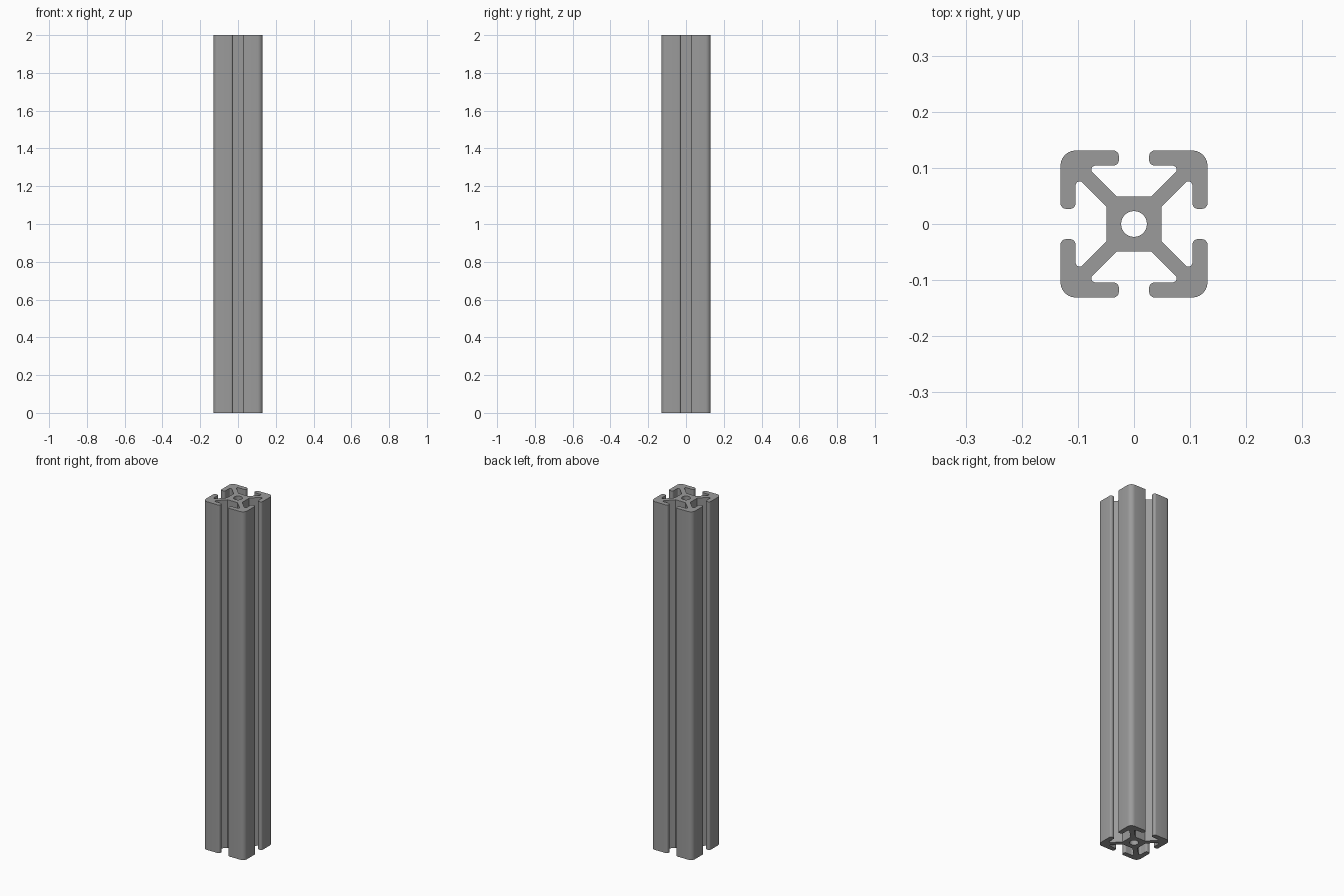
import bpy, bmesh, math
from mathutils import Vector, Matrix

cube = bpy.data.objects.get("Cube")
if cube:
    bpy.data.objects.remove(cube, do_unlink=True)

LENGTH = 2.0
HOLE_RADIUS = 0.023

# Half of one slot: (x, y, fillet radius), from the outer corner to the core
CORNER = (0.131, 0.131, 0.027)
HALF_SLOT = [
    (0.027, 0.131, 0.010),   # lip, outer edge
    (0.027, 0.104, 0.010),   # lip, inner edge
    (0.086, 0.104, 0.007),   # undercut beside the diagonal web
    (0.031, 0.049, 0.0),     # foot of the web on the core
]


def fillet(prev, here, nxt, radius, steps=6):
    """Replace a corner with a tangent arc."""
    if radius == 0:
        return [here]
    a, b = (prev - here).normalized(), (nxt - here).normalized()
    half = a.angle(b) / 2
    centre = here + (a + b).normalized() * radius / math.sin(half)
    start = here + a * radius / math.tan(half) - centre
    end = here + b * radius / math.tan(half) - centre
    sweep = math.atan2(start.x * end.y - start.y * end.x, start.dot(end))
    return [centre + Matrix.Rotation(sweep * i / steps, 2) @ start
            for i in range(steps + 1)]


# Mirror the half slot, then repeat it on all four sides
side = [CORNER] + HALF_SLOT + [(-x, y, r) for x, y, r in reversed(HALF_SLOT)]
corners = []
for k in range(4):
    turn = Matrix.Rotation(k * math.pi / 2, 2)
    corners += [(turn @ Vector((x, y)), r) for x, y, r in side]

outline = []
for i, (p, r) in enumerate(corners):
    outline += fillet(corners[i - 1][0], p, corners[(i + 1) % len(corners)][0], r)

# Round bore through the core
bore = [Vector((math.cos(t), math.sin(t))) * HOLE_RADIUS
        for t in (i * math.tau / 32 for i in range(32))]

# Fill the section and extrude it to full length
bm = bmesh.new()
for loop in (outline, bore):
    verts = [bm.verts.new((p.x, p.y, 0)) for p in loop]
    for i, v in enumerate(verts):
        bm.edges.new((verts[i - 1], v))
bmesh.ops.triangle_fill(bm, use_beauty=True, use_dissolve=False, edges=bm.edges[:])
ext = bmesh.ops.extrude_face_region(bm, geom=bm.faces[:], use_keep_orig=True)
top = [g for g in ext["geom"] if isinstance(g, bmesh.types.BMVert)]
bmesh.ops.translate(bm, verts=top, vec=(0, 0, LENGTH))
bmesh.ops.recalc_face_normals(bm, faces=bm.faces[:])

mesh = bpy.data.meshes.new("slotted_rail")
bm.to_mesh(mesh)
bm.free()
rail = bpy.data.objects.new("slotted_rail", mesh)
bpy.context.collection.objects.link(rail)

# Plain grey metal
grey = bpy.data.materials.new("aluminium_grey")
grey.use_nodes = True
colour = (0.33, 0.33, 0.33, 1)
grey.diffuse_color = colour
grey.node_tree.nodes["Principled BSDF"].inputs["Base Color"].default_value = colour
mesh.materials.append(grey)

# Smooth fillets and bore, crisp edges elsewhere
bpy.ops.object.select_all(action='DESELECT')
rail.select_set(True)
bpy.context.view_layer.objects.active = rail
bpy.ops.object.shade_smooth_by_angle(angle=math.radians(35))
